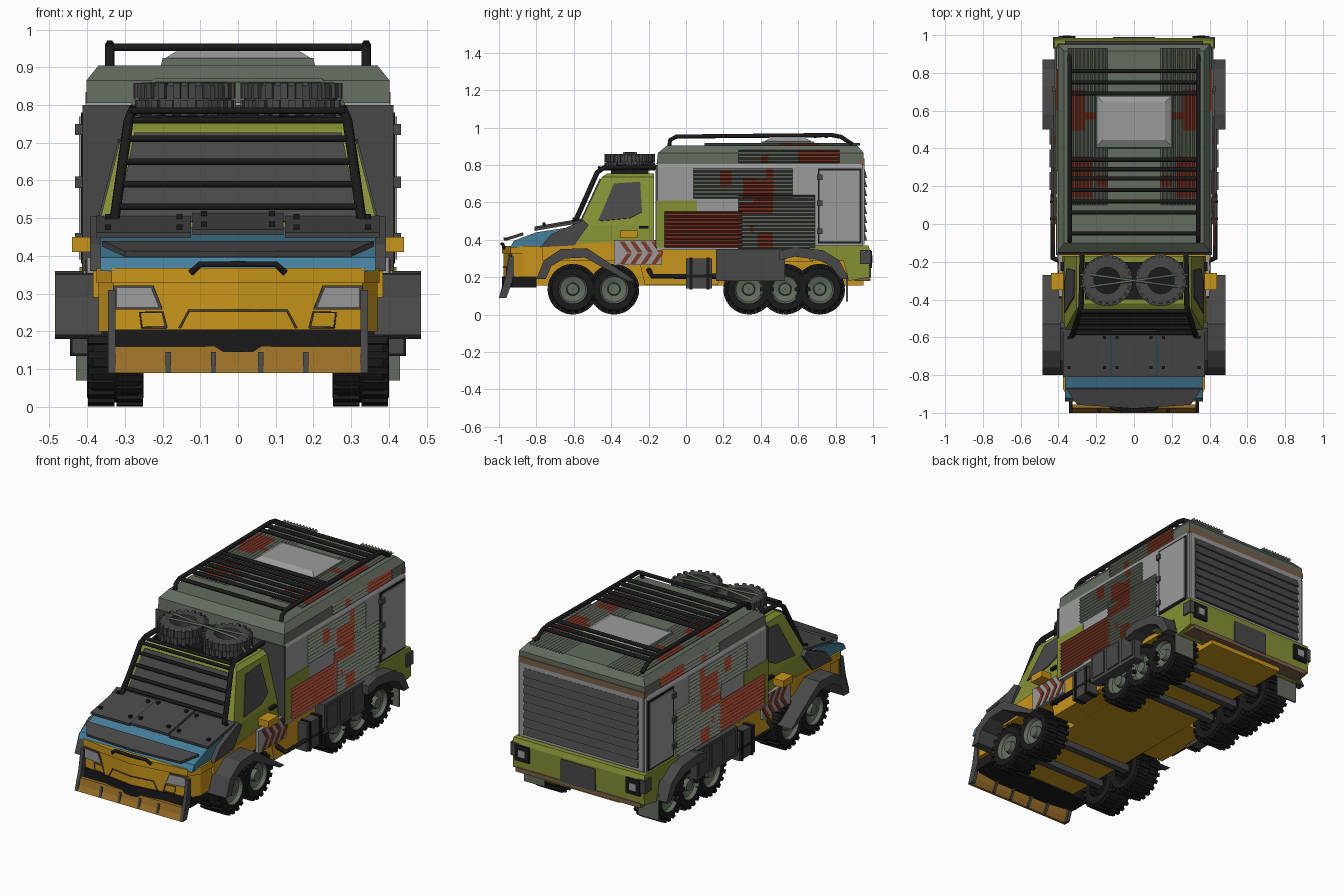
import bpy, bmesh, math
from mathutils import Matrix, Vector

if "Cube" in bpy.data.objects:
    bpy.data.objects.remove(bpy.data.objects["Cube"])


def material(name, r, g, b):
    m = bpy.data.materials.new(name)
    m.use_nodes = True
    m.diffuse_color = (r, g, b, 1)
    m.node_tree.nodes["Principled BSDF"].inputs["Base Color"].default_value = (r, g, b, 1)
    return m


YELLOW = material("yellow", .58, .30, .01)
LIME = material("lime green", .24, .28, .035)
SAGE = material("sage grey", .125, .15, .115)
DARK = material("dark grey", .065, .065, .065)
BLACK = material("black", .01, .01, .01)
RUST = material("rust red", .22, .04, .02)
LIGHT = material("light grey", .33, .33, .33)
BLUE = material("blue", .06, .21, .33)
BROWN = material("brown", .19, .115, .065)
OCHRE = material("dirty ochre", .33, .16, .02)


def finish(name, bm, mats, mirror=False, loc=(0, 0, 0), fix=True):
    if fix:
        bmesh.ops.recalc_face_normals(bm, faces=bm.faces)
    me = bpy.data.meshes.new(name)
    bm.to_mesh(me)
    bm.free()
    for m in mats if isinstance(mats, (list, tuple)) else [mats]:
        me.materials.append(m)
    return place(name, me, mirror, loc)


def place(name, me, mirror=False, loc=(0, 0, 0)):
    ob = bpy.data.objects.new(name, me)
    ob.location = loc
    bpy.context.collection.objects.link(ob)
    if mirror:
        ob.modifiers.new("Mirror", "MIRROR").use_mirror_merge = False
    return ob


def loft(name, rings, mat, mirror=False):
    """Skin a list of equal length point rings and cap both ends."""
    bm = bmesh.new()
    rows = [[bm.verts.new(p) for p in ring] for ring in rings]
    n = len(rows[0])
    for a, b in zip(rows, rows[1:]):
        for i in range(n):
            bm.faces.new((a[i], a[(i + 1) % n], b[(i + 1) % n], b[i]))
    bm.faces.new(rows[0])
    bm.faces.new(rows[-1])
    return finish(name, bm, mat, mirror)


def prism(name, yz, x0, x1, mat, mirror=False):
    return loft(name, [[(x, y, z) for y, z in yz] for x in (x0, x1)], mat, mirror)


def box(name, x0, x1, y0, y1, z0, z1, mat, mirror=False):
    return prism(name, [(y0, z0), (y1, z0), (y1, z1), (y0, z1)], x0, x1, mat, mirror)


def stack(name, levels, mat):
    """Centred rectangles (half width, back y, front y, z) skinned upward."""
    return loft(name, [[(-w, a, z), (w, a, z), (w, b, z), (-w, b, z)] for w, a, b, z in levels], mat)


def slab(name, half, z0, z1, mat):
    plan = half + [(-x, y) for x, y in reversed(half) if x]
    return loft(name, [[(x, y, z) for x, y in plan] for z in (z0, z1)], mat)


def plate(name, pts, mat, mirror=False, thick=.006):
    bm = bmesh.new()
    bm.faces.new([bm.verts.new(p) for p in pts])
    ob = finish(name, bm, mat, mirror, fix=False)
    s = ob.modifiers.new("Solidify", "SOLIDIFY")
    s.thickness, s.offset = thick, 0
    return ob


def tube(name, pts, r, mat, mirror=False):
    cu = bpy.data.curves.new(name, "CURVE")
    cu.dimensions, cu.bevel_depth, cu.bevel_resolution, cu.use_fill_caps = "3D", r, 1, True
    sp = cu.splines.new("POLY")
    sp.points.add(len(pts) - 1)
    for p, co in zip(sp.points, pts):
        p.co = (*co, 1)
    tmp = bpy.data.objects.new(name + "_path", cu)
    me = bpy.data.meshes.new_from_object(tmp)
    bpy.data.objects.remove(tmp)
    me.materials.clear()
    me.materials.append(mat)
    me.shade_smooth()
    return place(name, me, mirror)


def sheet(name, place_at, u0, u1, v0, v1, patches=(), base=0):
    """Corrugated sheet: ridges run along u, rust patches are (u0, u1, v0, v1)."""
    bm = bmesh.new()
    nu, nv = max(1, round((u1 - u0) / .02)), round((v1 - v0) / .01)
    us = [u0 + (u1 - u0) * i / nu for i in range(nu + 1)]
    vs = [v0 + (v1 - v0) * j / nv for j in range(nv + 1)]
    g = [[bm.verts.new(place_at(u, v, .012 * (j % 2))) for j, v in enumerate(vs)] for u in us]
    for i in range(nu):
        for j in range(nv):
            f = bm.faces.new((g[i][j], g[i + 1][j], g[i + 1][j + 1], g[i][j + 1]))
            u, v = us[i] + .01, vs[j] + .005
            if any(a < u < b and c < v < d for a, b, c, d in patches):
                f.material_index = 1
    return finish(name, bm, [RUST if base else SAGE, RUST], True)


# wheel mesh: lathed tyre and hub with tread blocks
def wheel_mesh(bm, spare=False):
    prof = [(.25, .07), (.25, .112), (.265, .125), (.385, .125), (.40, .112), (.40, .078),
            (.38, .068), (.37, .035), (.395, .03), (.395, .001)]
    if spare:
        prof = prof[:6] + [prof[0]]
    n = 28
    rows = [[bm.verts.new((x, r * math.cos(t * math.tau / n), r * math.sin(t * math.tau / n)))
             for t in range(n)] for x, r in prof]
    for k, (a, b) in enumerate(zip(rows, rows[1:])):
        for i in range(n):
            f = bm.faces.new((a[i], a[(i + 1) % n], b[(i + 1) % n], b[i]))
            f.material_index = 1 if k > 4 and not spare else 0
    for i in range(40):
        turn = Matrix.Rotation(i * math.tau / 40, 4, "X")
        x = .287 if i % 2 else .363
        bmesh.ops.create_cube(bm, size=1, matrix=turn @ Matrix.Translation((x, 0, .124))
                              @ Matrix.Diagonal((.07, .02, .022, 1)))


bm = bmesh.new()
wheel_mesh(bm)
first = finish("wheel_front_a", bm, [BLACK, SAGE], True, (0, -.605, .136))
for label, y in (("front_b", -.385), ("rear_a", .335), ("rear_b", .53), ("rear_c", .715)):
    place("wheel_" + label, first.data, True, (0, y, .136))
for y in (-.605, -.385, .335, .53, .715):
    box("axle", -.27, .27, y - .02, y + .02, .12, .16, DARK)

# underbody and lower sides
box("floor", -.24, .24, -.80, .95, .155, .30, YELLOW)
prism("lower_body", [(-.77, .29), (-.25, .29), (-.22, .16), (.17, .16), (.2, .28), (.68, .28),
                     (.68, .36), (-.16, .36), (-.16, .40), (-.77, .37)], -.385, .385, YELLOW)
prism("rear_body", [(.66, .29), (.66, .37), (.975, .37), (.985, .34), (.98, .2), (.87, .18),
                    (.84, .29)], -.42, .42, LIME)
box("rear_skirt_strip", -.40, .40, .90, .986, .18, .205, BROWN)
box("rear_plate", -.11, .11, .96, .99, .2, .33, DARK)
box("tail_light_housing", .31, .40, .96, .995, .25, .34, BLACK, True)
box("tail_light", .335, .375, .99, .998, .275, .315, LIGHT, True)
box("rear_corner", .38, .43, .93, .99, .27, .345, DARK, True)
box("mud_flap", .30, .43, .855, .865, .07, .22, SAGE, True)

# living box
stack("box_body", [(.41, -.155, .945, .345), (.41, -.155, .945, .79), (.40, -.15, .94, .81)], LIGHT)
stack("box_roof", [(.402, -.157, .95, .805), (.402, -.15, .95, .865), (.37, -.1, .915, .905)], SAGE)
box("box_front_wall", -.413, .413, -.163, -.15, .36, .80, DARK)
box("box_lime_band", .40, .414, -.157, .06, .36, .61, LIME, True)
box("rear_roof_trim", -.404, .404, .93, .955, .80, .835, BROWN)
box("rear_frame", -.395, .395, .94, .955, .375, .80, LIGHT)
for i in range(8):
    z = .395 + i * .048
    prism("rear_slat", [(.95, z), (.968, z), (.956, z + .045), (.95, z + .045)], -.365, .365, DARK)

# side doors
box("door_gasket", .40, .416, .705, .937, .38, .78, BLACK, True)
box("side_door", .41, .422, .715, .928, .39, .77, LIGHT, True)
for z in (.43, .58, .72):
    box("door_hinge", .41, .432, .70, .73, z, z + .03, DARK, True)

# corrugated wall and roof sheets
def wall(x):
    return lambda u, v, o: (x + o, u, v)


spots = [(.19, .25, .69, .77), (.30, .38, .62, .73), (.37, .47, .54, .72), (.28, .38, .54, .6),
         (.42, .46, .73, .78), (.38, .46, .36, .44), (.34, .37, .44, .48)]
sheet("wall_sheet_upper", wall(.412), .04, .57, .62, .78, spots)
sheet("wall_sheet_mid", wall(.414), .28, .69, .35, .64, spots)
sheet("wall_sheet_low", wall(.418), -.115, .30, .36, .55, base=1)
sheet("wall_sheet_top", wall(.403), .28, .82, .81, .88, [(.60, .83, .8, .9), (.40, .44, .8, .85)])
sheet("roof_sheet", lambda u, v, o: (v, u, .905 + o), .1, .93, .14, .35,
      [(.13, .35, .22, .34), (.5, .72, .26, .36), (.56, .6, .2, .3), (.2, .26, .14, .2)])

# skylight
stack("skylight_base", [(.205, .40, .69, .90), (.2, .405, .685, .925)], SAGE)
stack("skylight", [(.2, .41, .68, .92), (.165, .445, .645, .942)], LIGHT)

# roof rack
tube("rack_rail", [(.34, -.09, .89), (.34, -.085, .935), (.34, -.05, .952), (.34, .78, .96),
                   (.34, .83, .95), (.34, .89, .91)], .013, BLACK, True)
for y in (-.05, .06, .12, .18, .24, .29, .34, .69, .75, .81):
    tube("rack_bar", [(-.34, y, .953), (.34, y, .953)], .011, BLACK)

# cab
stack("cab", [(.38, -.60, -.17, .38), (.37, -.57, -.17, .48), (.305, -.45, -.17, .735),
              (.28, -.42, -.17, .755)], LIME)
plate("windscreen", [(-.32, -.567, .49), (.32, -.567, .49), (.275, -.458, .725),
                     (-.275, -.458, .725)], DARK, thick=.008)


def cab_side(y, z):
    return (.373 - .065 * (z - .48) / .255, y, z)


plate("side_window", [cab_side(y, z) for y, z in ((-.47, .50), (-.385, .70), (-.245, .71),
                                                  (-.235, .55), (-.30, .515))], DARK, True)
box("side_mirror", .36, .44, -.35, -.26, .41, .45, YELLOW, True)
box("door_handle", .36, .39, -.25, -.2, .46, .475, BLACK, True)

# striped warning plates
box("warning_plate", .38, .40, -.385, -.13, .265, .395, LIGHT, True)
for z, lean in ((.27, .04), (.333, -.04)):
    for i in range(4):
        y = -.335 + i * .056 - lean / 2
        plate("warning_stripe", [(.401, y, z), (.401, y + .026, z), (.401, y + .026 + lean, z + .057),
                                 (.401, y + lean, z + .057)], RUST, True)

# windscreen guard
tube("guard_rail", [(.33, -.60, .48), (.29, -.475, .76), (.28, -.44, .785), (.275, -.16, .79)],
     .014, BLACK, True)
for z in (.53, .59, .65, .71, .76, .785):
    w, y = .335 - .17 * (z - .48), -.60 + .45 * (z - .48)
    tube("guard_bar", [(-w, y, z), (w, y, z)], .010, BLACK)

# spare tyres on the cab roof
bm = bmesh.new()
wheel_mesh(bm, True)
bm.transform(Matrix.Translation((.142, -.3, .815)) @ Matrix.Rotation(math.pi / 2, 4, "Y")
             @ Matrix.Diagonal((.6, 1, 1, 1)) @ Matrix.Translation((-.325, 0, 0)))
finish("spare_tyre", bm, [DARK], True)
for dy in (-.03, .03):
    tube("tyre_strap", [(-.28, -.3 - dy, .80), (-.22, -.3 - dy, .865), (.22, -.3 + dy, .865),
                        (.28, -.3 + dy, .80)], .007, SAGE)
box("spare_tyre_tray", -.26, .26, -.40, -.2, .75, .775, BLACK)

# bonnet and its armour
prism("bonnet", [(-.57, .36), (-.57, .475), (-.80, .44), (-.92, .395), (-.94, .36)], -.365, .365, BLUE)
for x0, x1, lift in ((-.375, -.125, 0), (-.12, .12, .008), (.125, .375, 0)):
    plate("bonnet_armour", [(x0, -.55, .50 + lift), (x1, -.55, .50 + lift), (x1, -.81, .455 + lift),
                            (x0, -.81, .455 + lift)], DARK, thick=.015)
    for x in (x0 + .03, x1 - .03):
        for y in (-.60, -.76):
            z = .595 + .173 * y + lift
            box("armour_bolt", x - .008, x + .008, y - .008, y + .008, z, z + .02, BLACK)
plate("nose_armour", [(-.36, -.87, .432), (.36, -.87, .432), (.30, -.955, .405), (0, -.975, .405),
                      (-.30, -.955, .405)], DARK, thick=.016)
prism("bonnet_side_armour", [(-.55, .505), (-.52, .48), (-.60, .37), (-.78, .36), (-.72, .43)],
      .355, .392, DARK, True)

# front fascia
def front(x, z, out=.003):
    return (x, -.975 + .045 * x / .33 - out, z)


slab("fascia", [(.37, -.76), (.37, -.87), (.33, -.93), (0, -.975)], .2, .345, YELLOW)
slab("fascia_lip", [(.375, -.76), (.375, -.875), (.335, -.938), (0, -.983)], .328, .368, YELLOW)
plate("headlight_surround", [front(x, z) for x, z in ((.2, .258), (.33, .258), (.33, .322),
                                                     (.225, .322))], DARK, True, .004)
plate("headlight", [front(x, z, .006) for x, z in ((.21, .265), (.32, .265), (.32, .315),
                                                   (.23, .315))], LIGHT, True, .004)
tube("grille_outline", [front(x, z) for x, z in ((0, .255), (.13, .255), (.155, .208))], .003, DARK, True)
tube("fog_outline", [front(x, z) for x, z in ((.19, .21), (.2, .25), (.26, .25), (.255, .21),
                                              (.19, .21))], .003, DARK, True)
slab("bumper", [(.345, -.80), (.345, -.93), (0, -.985)], .145, .205, BLACK)
tube("nose_bar", [(0, -.985, .378), (.10, -.98, .378), (.125, -.97, .355)], .009, BLACK, True)

# plough blade
prism("plough", [(-.975, .16), (-.985, .12), (-1, .09), (-.985, .09), (-.965, .12), (-.955, .16)],
      -.33, .33, OCHRE)
for x in (-.185, -.065, .06, .18):
    prism("plough_rib", [(-.94, .15), (-.985, .145), (-1, .09), (-.975, .09)], x - .007, x + .007, DARK)
prism("plough_post", [(-.92, .31), (-.945, .31), (-.965, .2), (-1, .09), (-.96, .09), (-.92, .2)],
      .325, .345, DARK, True)

# wheel arches
prism("front_arch", [(-.80, .19), (-.76, .29), (-.67, .35), (-.53, .355), (-.43, .29), (-.27, .18),
                     (-.31, .18), (-.45, .255), (-.54, .305), (-.65, .30), (-.72, .26), (-.75, .19)],
      .36, .485, DARK, True)
prism("rear_arch", [(.50, .34), (.58, .36), (.73, .345), (.82, .29), (.87, .19), (.825, .19),
                    (.775, .26), (.70, .295), (.58, .31), (.50, .29)], .38, .485, DARK, True)

# side gear
box("side_locker", .37, .44, .16, .53, .18, .35, DARK, True)
for y in (.18, .30, .42):
    box("locker_panel", .43, .447, y, y + .095, .2, .335, DARK, True)
box("side_tank", .37, .44, .0, .14, .14, .30, DARK, True)
for y in (.02, .11):
    box("tank_band", .37, .446, y, y + .015, .135, .305, BLACK, True)
tube("side_step", [(.38, -.2, .24), (.43, -.18, .205), (.43, .16, .205)], .014, BLACK, True)
